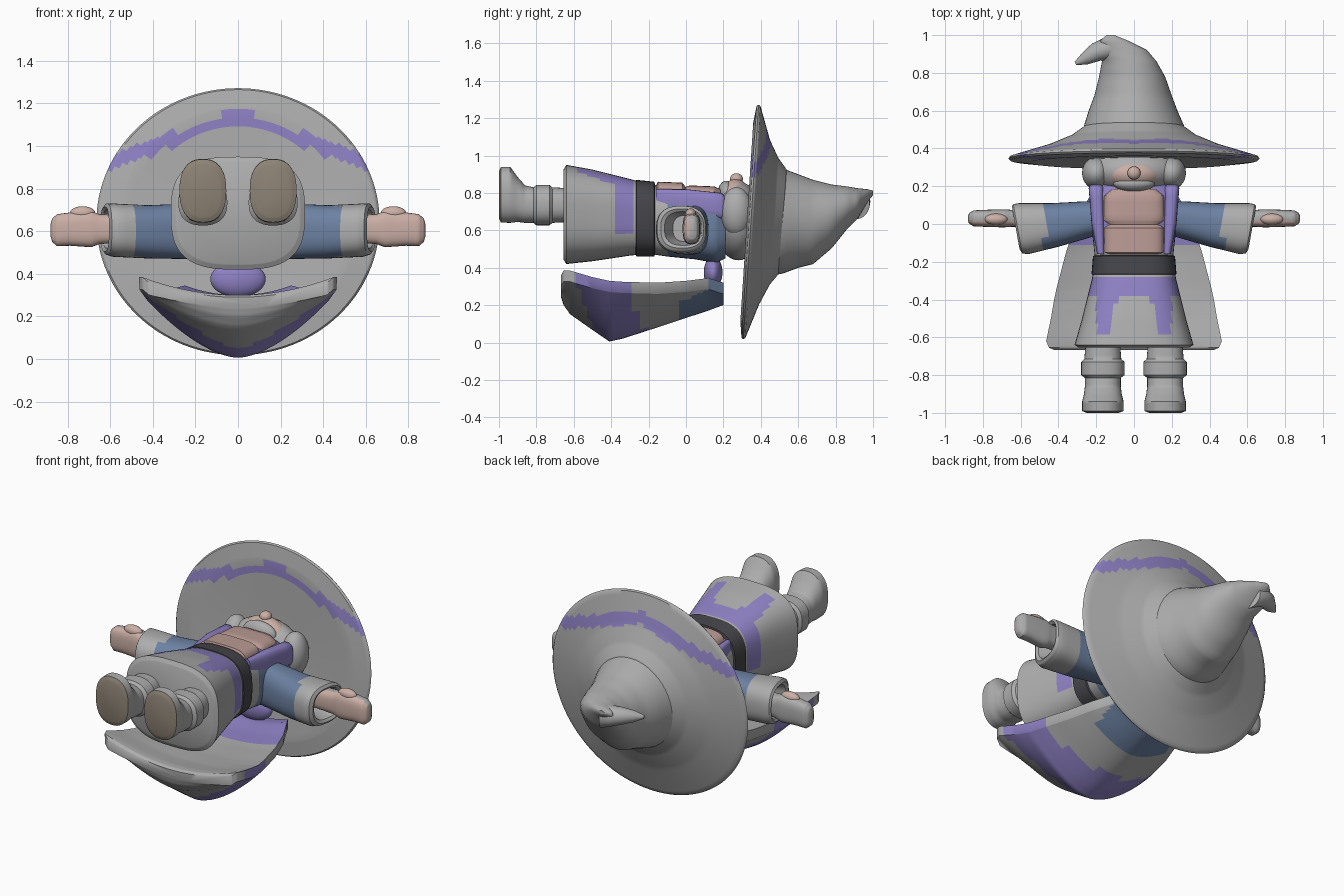
import bpy, bmesh, math
from mathutils import Vector

if "Cube" in bpy.data.objects:
    bpy.data.objects.remove(bpy.data.objects["Cube"])


def mat(name, r, g, b):
    m = bpy.data.materials.new(name)
    m.diffuse_color = (r, g, b, 1)
    m.use_nodes = True
    m.node_tree.nodes["Principled BSDF"].inputs["Base Color"].default_value = m.diffuse_color
    return m


GREY = mat("grey cloth", .42, .42, .42)
PURPLE = mat("purple trim", .27, .22, .55)
BLUE = mat("blue cloth", .15, .22, .36)
SKIN = mat("skin", .60, .43, .38)
BEARD = mat("pink beard", .50, .33, .30)
DARK = mat("dark belt", .06, .06, .07)
BROWN = mat("boot sole", .27, .23, .18)


def finish(name, bm, mats, paint=None, angle=40):
    bmesh.ops.recalc_face_normals(bm, faces=bm.faces)
    if paint:
        for f in bm.faces:
            f.material_index = paint(f.calc_center_median(), f.normal)
    me = bpy.data.meshes.new(name)
    bm.to_mesh(me)
    bm.free()
    for m in mats:
        me.materials.append(m)
    ob = bpy.data.objects.new(name, me)
    bpy.context.collection.objects.link(ob)
    bpy.ops.object.select_all(action='DESELECT')
    ob.select_set(True)
    bpy.context.view_layer.objects.active = ob
    bpy.ops.object.shade_smooth_by_angle(angle=math.radians(angle))
    return ob


def skin_rings(name, rings, mats, paint=None, angle=40):
    bm = bmesh.new()
    vs = [[bm.verts.new(p) for p in r] for r in rings]
    n = len(vs[0])
    for a, b in zip(vs, vs[1:]):
        for i in range(n):
            j = (i + 1) % n
            bm.faces.new((a[i], a[j], b[j], b[i]))
    bm.faces.new(vs[0])
    bm.faces.new(vs[-1])
    return finish(name, bm, mats, paint, angle)


def densify(keys, steps):
    out = []
    for a, b in zip(keys, keys[1:]):
        out += [[p + (q - p) * k / steps for p, q in zip(a, b)] for k in range(steps)]
    return out + [list(keys[-1])]


def loft(name, keys, mats, paint=None, axis='y', n=2, seg=48, steps=4, tilt=0, side=1, angle=40):
    """Superellipse sections; key = (position, centre u, centre z, radius u, radius z)."""
    rings = []
    for t, cu, cz, ru, rz in densify(keys, steps):
        ring = []
        for i in range(seg):
            a = 2 * math.pi * i / seg
            c, s = math.cos(a), math.sin(a)
            u = cu + ru * math.copysign(abs(c) ** (2 / n), c)
            dz = rz * math.copysign(abs(s) ** (2 / n), s)
            if axis == 'y':
                ring.append((side * u, t + tilt * dz, cz + dz))
            else:
                ring.append((side * (t + tilt * u), u, cz + dz))
        rings.append(ring)
    return skin_rings(name, rings, mats, paint, angle)


def ball(name, c, r, m):
    bm = bmesh.new()
    bmesh.ops.create_uvsphere(bm, u_segments=32, v_segments=20, radius=1)
    for v in bm.verts:
        v.co = Vector([a + b * k for a, b, k in zip(c, v.co, r)])
    return finish(name, bm, [m])


# Hat: tilted wide brim with a chevron stripe
loft("hat_brim", [(.34, 0, .645, .2, .2), (.325, 0, .645, .55, .53), (.337, 0, .645, .655, .62),
                  (.347, 0, .645, .665, .627), (.358, 0, .645, .655, .62), (.42, 0, .645, .45, .44),
                  (.47, 0, .65, .33, .34), (.52, 0, .65, .26, .275)],
     [GREY, PURPLE], lambda c, n: int(abs(c.z - 1.14 + .36 * abs(c.x)) < .035 and c.y < .5),
     seg=128, steps=8, tilt=.065)
# Hat: cone leaning forward, and the bent tip
loft("hat_cone", [(.47, 0, .65, .285, .29), (.52, 0, .65, .265, .28), (.60, -.005, .65, .235, .25),
                  (.68, -.005, .645, .205, .225), (.78, -.01, .675, .175, .17), (.86, -.025, .72, .145, .115),
                  (.92, -.06, .745, .13, .08), (.97, -.105, .785, .075, .035), (1.0, -.125, .80, .02, .012)],
     [GREY])
hook = []
for x, y, z, w in [(-.06, .91, .74, .08), (-.13, .93, .755, .062), (-.2, .91, .765, .05),
                   (-.26, .875, .765, .033), (-.31, .85, .765, .01)]:
    hook.append([(x + .45 * w * math.cos(a), y - .9 * w * math.cos(a), z + w * math.sin(a))
                 for a in [k * math.pi / 12 for k in range(24)]])
skin_rings("hat_bent_tip", hook, [GREY])

# Head: hair, face, nose, side locks
ball("hair", (0, .28, .65), (.25, .13, .21), GREY)
ball("face", (0, .265, .74), (.16, .09, .135), SKIN)
ball("nose", (0, .27, .875), (.035, .035, .03), SKIN)
ball("moustache", (0, .215, .80), (.11, .045, .065), GREY)


# Robe with coloured torso and front panel
def robe_paint(c, n):
    if c.y > -.1:
        return 2 if abs(c.x) > .19 or c.z < .7 else 1
    if -.57 < c.y < -.27 and n.z > .3 and .07 + (-.25 - c.y) * .15 < abs(c.x) < .2:
        return 1
    return int(-.38 < c.y < -.27 and n.z > -.2)


loft("robe", [(-.655, 0, .685, .29, .24), (-.64, 0, .685, .315, .265), (-.5, 0, .68, .275, .245),
              (-.3, 0, .67, .225, .205), (-.2, 0, .66, .205, .185), (-.1, 0, .65, .215, .19),
              (.05, 0, .635, .235, .19), (.16, 0, .62, .235, .195), (.21, 0, .62, .21, .17)],
     [GREY, PURPLE, BLUE], robe_paint, n=2.9, seg=64, steps=5)
loft("belt", [(-.27, 0, .665, .215, .195), (-.265, 0, .665, .225, .205), (-.17, 0, .66, .217, .2),
              (-.165, 0, .66, .205, .185)], [DARK], n=2.9, steps=1)
# Beard over the chest, in two rolls
loft("beard_lower", [(-.165, 0, .75, .13, .08), (-.15, 0, .76, .16, .1), (-.02, 0, .76, .16, .095),
                     (0, 0, .75, .14, .08)], [BEARD], n=4)
loft("beard_upper", [(-.01, 0, .75, .14, .08), (.02, 0, .75, .165, .09), (.15, 0, .75, .16, .085),
                     (.185, 0, .75, .12, .07)], [BEARD], n=4)

for s, tag in ((-1, "left"), (1, "right")):
    # Lapel and side lock
    loft(tag + "_lapel", [(-.16, .175, .76, .02, .06), (0, .19, .75, .035, .07), (.19, .2, .73, .04, .07),
                          (.22, .2, .72, .025, .05)], [PURPLE], n=3, seg=24, side=s)
    ball(tag + "_side_lock", (s * .2, .27, .70), (.075, .085, .13), GREY)
    # Hollow flared sleeve
    loft(tag + "_sleeve", [(.12, .03, .61, .09, .13), (.24, .025, .6, .095, .13), (.42, -.005, .597, .115, .125),
                           (.59, -.025, .605, .135, .125), (.62, -.025, .61, .13, .12),
                           (.63, -.02, .61, .115, .105), (.62, -.015, .61, .1, .09), (.5, 0, .61, .07, .07)],
         [GREY, BLUE], lambda c, n: int(abs(c.x) < .47), axis='x', n=2.6, tilt=.18, side=s)
    # Hand and thumb
    loft(tag + "_hand", [(.48, .03, .61, .045, .06), (.65, .03, .61, .045, .07), (.69, .03, .61, .048, .085),
                         (.79, .03, .61, .045, .078), (.85, .03, .605, .042, .075), (.873, .03, .605, .028, .055),
                         (.88, .03, .605, .012, .03)],
         [GREY, SKIN], lambda c, n: int(n.y < -.3), axis='x', n=2.8, seg=32, side=s)
    ball(tag + "_thumb", (s * .73, .025, .685), (.06, .03, .032), SKIN)
    # Boot: sole, foot, ankle, cuff, leg
    loft(tag + "_boot", [(-1, .165, .79, .085, .125), (-.99, .165, .79, .11, .148), (-.94, .165, .79, .11, .15),
                         (-.9, .165, .765, .1, .12), (-.86, .165, .74, .095, .1), (-.815, .165, .735, .095, .095),
                         (-.8, .165, .735, .115, .108), (-.73, .165, .735, .115, .108),
                         (-.715, .165, .735, .098, .095), (-.62, .165, .735, .09, .09)],
         [GREY, BROWN], lambda c, n: int(c.y < -.985), n=2.4, side=s)

# Cape: thick crescent sections; key = (y, half width, edge z, inner z, outer z)
cape = []
for y, w, e, top, bot in densify([(-.668, .42, .36, .29, .24), (-.655, .45, .385, .30, .2),
                                  (-.62, .465, .385, .30, .15), (-.5, .44, .35, .28, .065),
                                  (-.41, .425, .33, .275, .003), (-.34, .41, .325, .27, .018),
                                  (-.15, .36, .32, .27, .08), (0, .31, .33, .28, .13),
                                  (.12, .25, .345, .30, .17), (.2, .2, .32, .29, .2)], 4):
    xs = [math.sin(k * math.pi / 40) for k in range(-20, 21)]
    up = [(w * x, y, top + (e - top) * abs(x) ** 2) for x in xs]
    low = e - .06
    down = [(w * x * .995, y, bot + (low - bot) * (x * x + .004) ** .82) for x in reversed(xs)]
    cape.append(up + down)


def cape_paint(c, n):
    if n.z > .3:
        return int(c.y > -.1)
    if -.47 < c.y + .25 * abs(c.x) < -.2:
        return 1
    return 2 if c.y > -.05 and abs(c.x) < .25 else 0


skin_rings("cape", cape, [GREY, PURPLE, BLUE], cape_paint, 50)
# Clasp joining cape to the back of the robe
ball("cape_clasp", (0, .145, .375), (.13, .05, .085), PURPLE)
